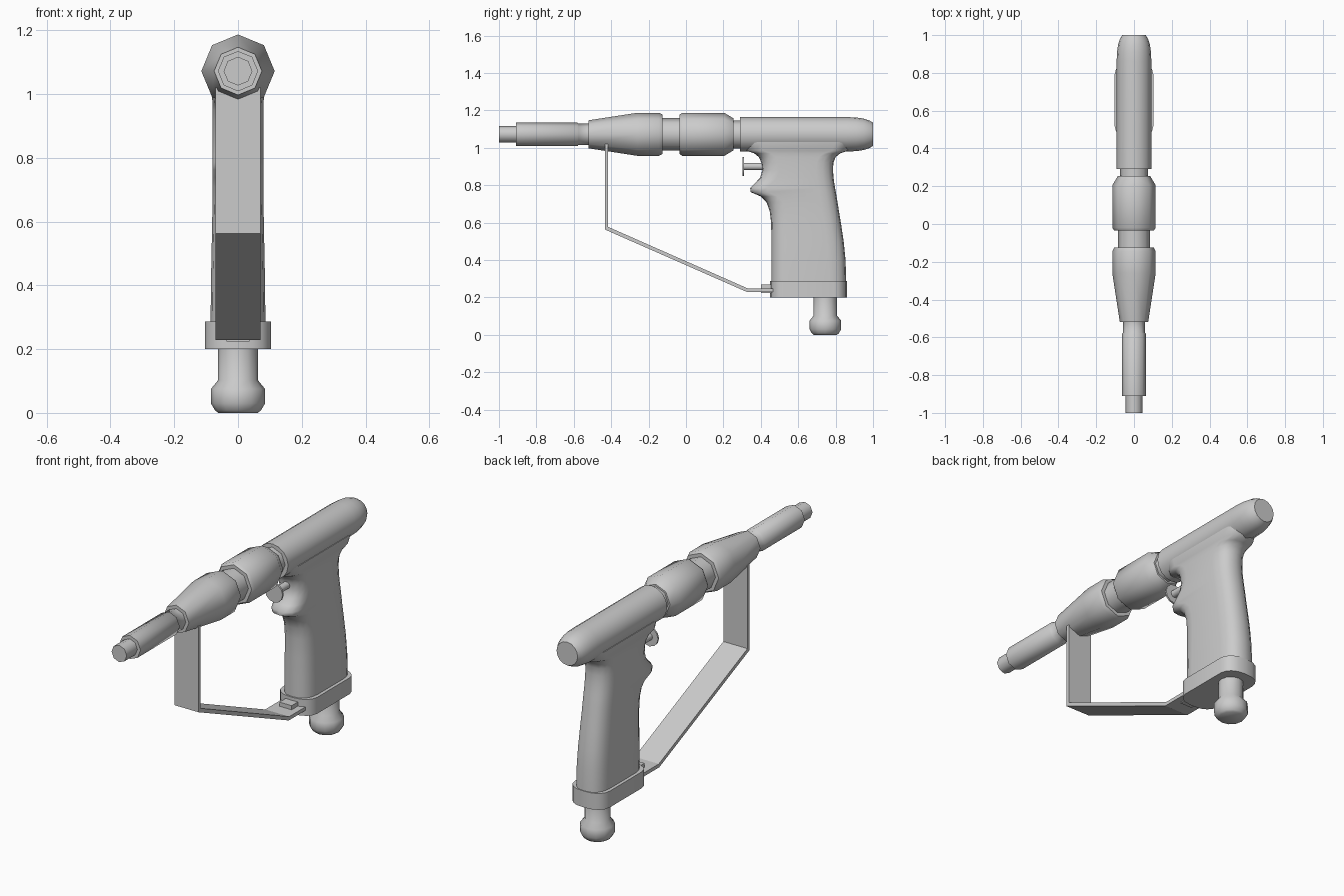
import bpy, bmesh, math

if "Cube" in bpy.data.objects:
    bpy.data.objects.remove(bpy.data.objects["Cube"])

AXIS_Z = 1.072  # height of the barrel centre line


def loft(name, rings, angle=40):
    """Skin a list of equal-length closed rings and cap both ends."""
    bm = bmesh.new()
    loops = [[bm.verts.new(p) for p in ring] for ring in rings]
    n = len(loops[0])
    for a, b in zip(loops, loops[1:]):
        for i in range(n):
            j = (i + 1) % n
            bm.faces.new((a[i], a[j], b[j], b[i]))
    bm.faces.new(loops[0])
    bm.faces.new(loops[-1])
    bmesh.ops.recalc_face_normals(bm, faces=bm.faces)
    me = bpy.data.meshes.new(name)
    bm.to_mesh(me)
    bm.free()
    ob = bpy.data.objects.new(name, me)
    bpy.context.collection.objects.link(ob)
    bpy.ops.object.select_all(action='DESELECT')
    ob.select_set(True)
    bpy.context.view_layer.objects.active = ob
    bpy.ops.object.shade_smooth_by_angle(angle=math.radians(angle))
    return ob


def turn_y(name, profile, sides, z=AXIS_Z, angle=40):
    """Turned part along y; profile is (y, radius)."""
    ts = [2 * math.pi * i / sides for i in range(sides)]
    return loft(name, [[(r * math.cos(t), y, z + r * math.sin(t)) for t in ts]
                       for y, r in profile], angle)


def turn_z(name, profile, sides, y, angle=50):
    """Turned part along z; profile is (z, radius)."""
    ts = [2 * math.pi * i / sides for i in range(sides)]
    return loft(name, [[(r * math.cos(t), y + r * math.sin(t), z) for t in ts]
                       for z, r in profile], angle)


def grip_ring(z, y0, y1, w, c=0.09):
    """Rounded oblong section from y0 to y1, half width w, corner length c."""
    half = [(0.45, y0 + 0.06 * c), (0.75, y0 + 0.28 * c), (0.93, y0 + 0.6 * c), (1, y0 + c),
            (1, y1 - c), (0.93, y1 - 0.6 * c), (0.75, y1 - 0.28 * c), (0.45, y1 - 0.06 * c)]
    right = [(w * k, y, z) for k, y in half]
    left = [(-x, y, z) for x, y, z in reversed(right)]
    return [(0, y0, z)] + right + [(0, y1, z)] + left


# Barrel: nozzle, tapered sleeve, neck and collar
turn_y("barrel", [(-1, .045), (-.91, .045), (-.91, .063), (-.58, .063), (-.575, .057),
                  (-.52, .057), (-.52, .075), (-.26, .115), (-.145, .115), (-.125, .105),
                  (-.125, .086), (-.035, .086), (-.035, .105), (-.02, .115), (.205, .115),
                  (.255, .085), (.255, .075), (.31, .075)], 8, angle=50)

# Rounded motor housing
turn_y("housing", [(.29, .092), (.86, .092), (.91, .09), (.95, .084), (.98, .074), (1, .062)], 16)

# Pistol grip with finger spur and flared top
loft("grip", [grip_ring(*s) for s in [
    (.27, .457, .857, .086), (.40, .457, .853, .085), (.50, .457, .843, .083),
    (.60, .455, .828, .081), (.66, .448, .818, .08), (.71, .43, .81, .08),
    (.74, .40, .805, .08), (.763, .345, .801, .08), (.785, .343, .797, .08),
    (.81, .368, .793, .08), (.84, .396, .789, .08), (.88, .408, .786, .08),
    (.92, .403, .788, .08), (.95, .39, .80, .08), (.97, .365, .825, .08),
    (.985, .32, .87, .081), (1.03, .31, .89, .084)]], 60)

# Grip base plate
loft("grip_base", [grip_ring(z, .45, .86, .103, .07) for z in (.2, .287)])

# Air inlet plug under the grip
turn_z("air_inlet", [(0, .062), (.008, .072), (.03, .085), (.075, .085), (.102, .063),
                     (.22, .062)], 12, .745)

# Trigger stem and button
turn_y("trigger_stem", [(.305, .02), (.45, .02)], 10, .9)
turn_y("trigger_button", [(.301, .052), (.31, .052)], 12, .9)

# Hand guard strip bent from the sleeve to the grip base
path = [(-.434, 1.02, -.416, 1.02), (-.434, .563, -.416, .577),
        (.326, .229, .33, .248), (.47, .229, .47, .248)]
loft("hand_guard", [[(-.071, a, b), (.071, a, b), (.071, c, d), (-.071, c, d)]
                    for a, b, c, d in path], 20)

# Clip holding the guard to the base
loft("guard_clip", [[(-.036, y, .224), (.036, y, .224), (.036, y, .27), (-.036, y, .27)]
                    for y in (.4, .47)])
